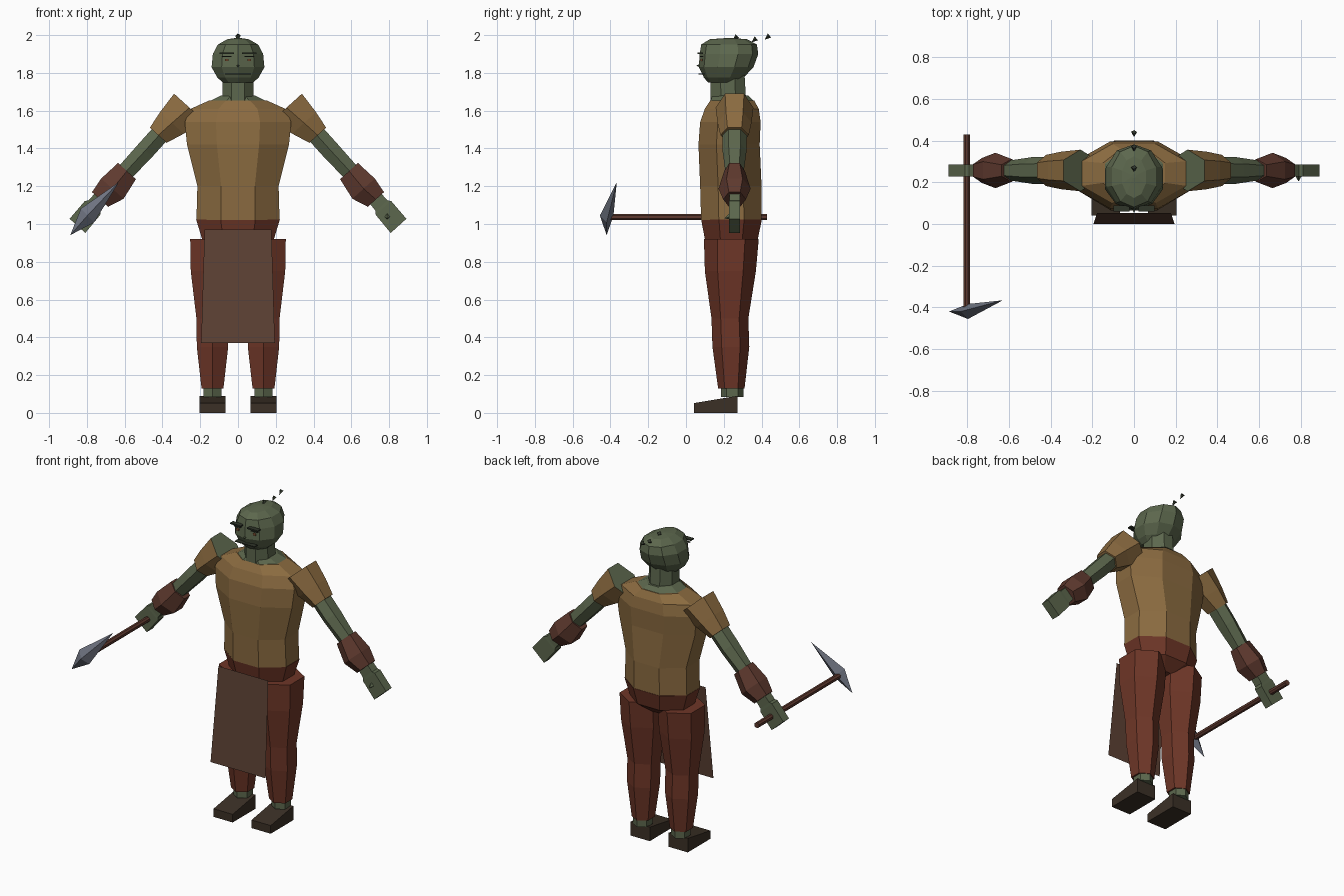
import bpy, bmesh, math
from mathutils import Vector

if "Cube" in bpy.data.objects:
    bpy.data.objects.remove(bpy.data.objects["Cube"])


def material(name, rgb):
    """Flat material from an sRGB colour."""
    lin = [((c / 255 + 0.055) / 1.055) ** 2.4 for c in rgb]
    m = bpy.data.materials.new(name)
    m.use_nodes = True
    m.diffuse_color = (*lin, 1)
    m.node_tree.nodes["Principled BSDF"].inputs["Base Color"].default_value = (*lin, 1)
    return m


SKIN = material("green skin", (92, 103, 77))
TUNIC = material("tan cloth", (139, 107, 64))
PANTS = material("red brown cloth", (110, 54, 39))
LEATHER = material("bracer leather", (94, 57, 46))
APRON = material("apron leather", (92, 65, 52))
SHOE = material("dark shoe leather", (59, 48, 38))
STEEL = material("steel", (110, 115, 128))
DARK = material("dark features", (48, 54, 42))
EYE = material("amber eye", (150, 95, 60))

X, Y, Z = Vector((1, 0, 0)), Vector((0, 1, 0)), Vector((0, 0, 1))


def finish(name, bm, *mats):
    bmesh.ops.recalc_face_normals(bm, faces=bm.faces[:])
    mesh = bpy.data.meshes.new(name)
    bm.to_mesh(mesh)
    bm.free()
    for m in mats:
        mesh.materials.append(m)
    ob = bpy.data.objects.new(name, mesh)
    bpy.context.collection.objects.link(ob)
    return ob


def loft(name, rings, n, mats, phase=0.5, first_cap=0):
    """Skin rings of (centre, u, v); phase 0.5 puts a flat side along u."""
    bm = bmesh.new()
    loops = []
    for c, u, v in rings:
        loop = []
        for i in range(n):
            a = 2 * math.pi * (i + phase) / n
            loop.append(bm.verts.new(Vector(c) + u * math.cos(a) + v * math.sin(a)))
        loops.append(loop)
    for a, b in zip(loops, loops[1:]):
        for i in range(n):
            j = (i + 1) % n
            bm.faces.new((a[i], a[j], b[j], b[i]))
    bm.faces.new(loops[0]).material_index = first_cap
    bm.faces.new(loops[-1])
    return finish(name, bm, *mats)


def upright(name, rows, n, mat, x=0, flat_x=True, flat_y=True, phase=0.5):
    """Loft of rows (z, half width, y front, y back)."""
    k = 1 / math.cos(math.pi / n)
    rings = [((x, (y0 + y1) / 2, z), X * w * (k if flat_x else 1),
              Y * (y1 - y0) / 2 * (k if flat_y else 1)) for z, w, y0, y1 in rows]
    return loft(name, rings, n, [mat], phase)


def box(name, centre, size, mat):
    bm = bmesh.new()
    bmesh.ops.create_cube(bm, size=1)
    for v in bm.verts:
        v.co = Vector(centre) + Vector([a * b for a, b in zip(v.co, size)])
    return finish(name, bm, mat)


def spike(name, base, tip, radius, mat, n=4):
    base, tip = Vector(base), Vector(tip)
    d = (tip - base).normalized()
    u = d.orthogonal().normalized()
    v = d.cross(u)
    return loft(name, [(base, u * radius, v * radius),
                       (tip, u * 0.0005, v * 0.0005)], n, [mat])


# Torso, waist and neck
upright("tunic", [(1.02, .22, .08, .40), (1.2, .215, .075, .40), (1.42, .27, .066, .39),
                  (1.54, .282, .075, .395), (1.61, .25, .10, .385),
                  (1.655, .15, .13, .36)], 8, TUNIC)
upright("collar_skin", [(1.65, .15, .13, .36), (1.68, .09, .14, .33)], 8, SKIN)
upright("neck", [(1.62, .085, .13, .32), (1.79, .08, .13, .31)], 8, SKIN)
upright("trouser_waist", [(1.025, .222, .08, .402), (.92, .19, .10, .38),
                          (.86, .07, .17, .31)], 8, PANTS)

# Head
upright("head", [(1.75, .085, .12, .27), (1.775, .115, .10, .30), (1.83, .147, .075, .35),
                 (1.90, .14, .08, .375), (1.95, .112, .088, .368),
                 (1.978, .06, .13, .32), (1.985, .01, .22, .24)],
        10, SKIN, flat_x=False, flat_y=True)
spike("nose", (0, .09, 1.835), (0, .055, 1.84), .018, SKIN)
box("mouth", (0, .082, 1.795), (.14, .03, .005), DARK)
for s, side in ((1, "left"), (-1, "right")):
    box(side + "_brow", (s * .06, .075, 1.905), (.075, .03, .008), DARK)
    box(side + "_eye_line", (s * .06, .082, 1.887), (.05, .014, .004), DARK)
    box(side + "_eye", (s * .06, .082, 1.868), (.018, .009, .012), EYE)
for i, (y, z) in enumerate(((.36, 1.97), (.43, 1.985), (.26, 1.982))):
    spike("hair_tuft_%d" % i, (0, y + .012, z + .013), (0, y - .012, z - .008), .014, DARK)

# Apron, a single hanging sheet
bm = bmesh.new()
bm.faces.new([bm.verts.new(p) for p in ((-.195, 0, .37), (.195, 0, .37),
                                        (.177, .054, .97), (-.177, .054, .97))])
finish("apron", bm, APRON)

ARM_Y = .257


def arm_part(name, s, rows, n, mats, cap=0):
    """Loft of rows (x, z, half depth, half y) along the slanted arm."""
    k = 1 / math.cos(math.pi / n)
    slant = Vector((.74 * s, 0, .67))
    ky = k if n == 4 else 1
    phase = .5 if n == 4 else 0
    if n == 6:
        phase = .5
    return loft(name, [((s * x, ARM_Y, z), slant * w * k, Y * d * ky)
                       for x, z, w, d in rows], n, mats, phase, cap)


for s, side in ((1, "left"), (-1, "right")):
    # Arms
    arm_part(side + "_sleeve", s, [(.257, 1.616, .11, .10), (.35, 1.535, .085, .09),
                                   (.422, 1.47, .06, .075)], 6, [TUNIC, SKIN], 1)
    arm_part(side + "_arm", s, [(.40, 1.49, .05, .065), (.49, 1.39, .05, .064),
                                (.61, 1.26, .046, .046)], 6, [SKIN])
    arm_part(side + "_bracer", s, [(.588, 1.28, .064, .055), (.665, 1.187, .08, .085),
                                   (.73, 1.13, .058, .06)], 6, [LEATHER])
    arm_part(side + "_hand", s, [(.715, 1.15, .04, .028), (.76, 1.097, .042, .028),
                                 (.77, 1.085, .055, .029), (.85, .99, .056, .029)], 4, [SKIN])
    # Legs and shoes
    upright(side + "_trouser_leg", [(.92, .118, .095, .385), (.75, .115, .10, .37),
                                    (.50, .085, .135, .33), (.35, .083, .14, .335),
                                    (.13, .058, .17, .31)], 6, PANTS, s * .135, True, False)
    upright(side + "_ankle", [(.15, .048, .185, .305), (.085, .048, .185, .305)],
            6, SKIN, s * .135, True, False)
    k = math.sqrt(2)
    loft(side + "_shoe", [((s * .135, .272, .045), X * .068 * k, Z * .045 * k),
                          ((s * .135, .042, .026), X * .068 * k, Z * .026 * k)], 4, [SHOE])
spike("left_thumb", (.79, .235, 1.04), (.79, .205, 1.03), .018, SKIN)

# Pick: round handle with a slanted two-pointed steel head
loft("pick_handle", [((-.803, y, 1.037), X * .018, Z * .018) for y in (.43, -.41)], 8, [LEATHER])
mid = Vector((-.797, -.42, 1.045))
side_dir = Vector((.035, 0, -.037))
loft("pick_head", [((-.632, -.367, 1.22), side_dir * .01, Y * .0005),
                   (mid, side_dir, Y * .036),
                   ((-.887, -.42, .942), side_dir * .01, Y * .0005)], 4, [STEEL], 0)
